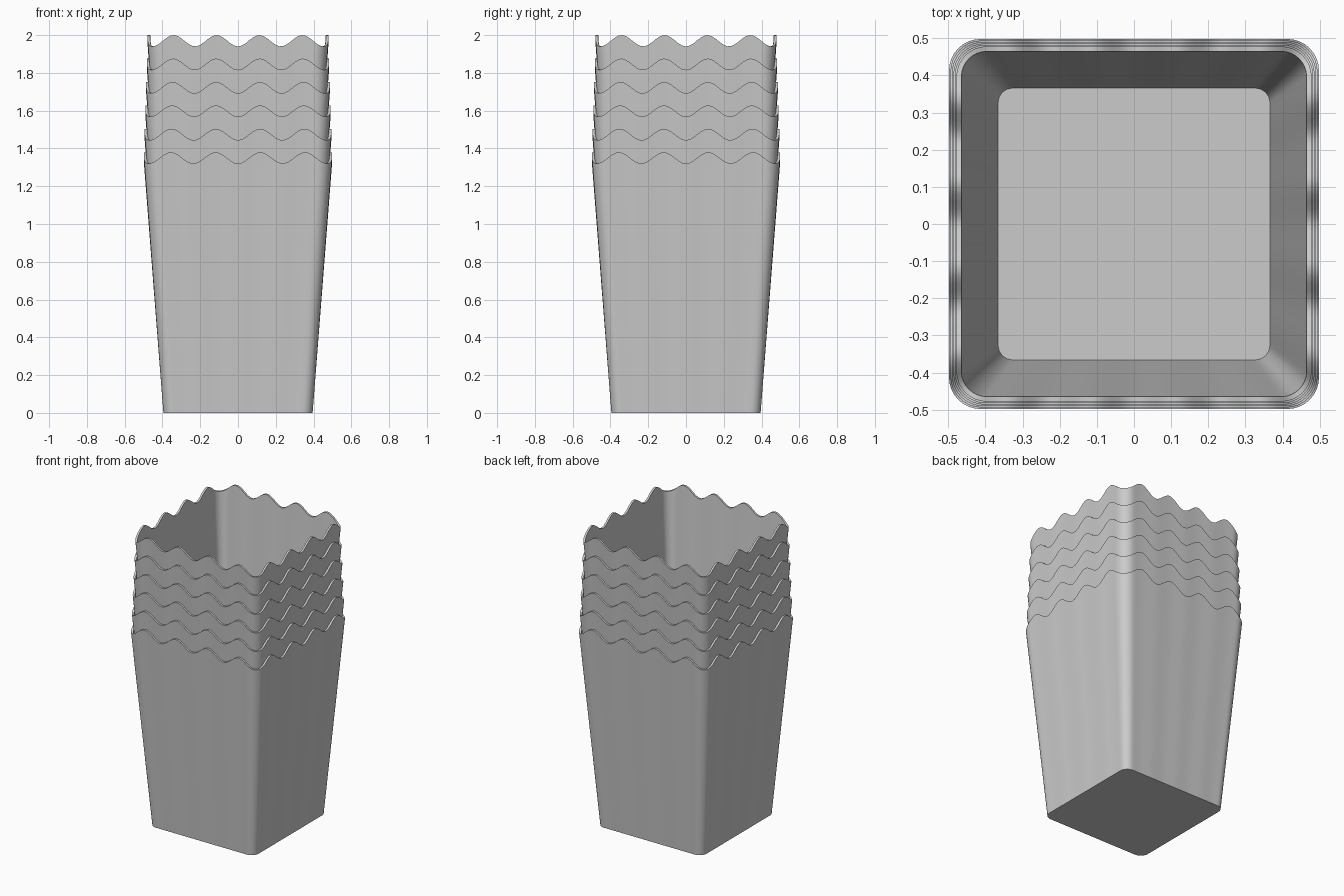
import bpy, bmesh, math

if "Cube" in bpy.data.objects:
    bpy.data.objects.remove(bpy.data.objects["Cube"])

COUNT, STEP, SHRINK = 6, 0.124, 0.008     # nested cups, rise and width loss per cup
H, AMP = 1.35, 0.03                       # mean rim height and wave size
BOT, TOP = 0.395, 0.498                   # half widths
R_BOT, R_TOP = 0.055, 0.085               # corner radii
WALL = 0.014


def rounded_square(half, r, straight=40, corner=8):
    """Closed loop of (x, y) points, counter-clockwise."""
    c = half - r
    side = [(half, -c + 2 * c * i / straight) for i in range(straight)]
    for i in range(corner):
        a = math.pi / 2 * i / corner
        side.append((c + r * math.cos(a), c + r * math.sin(a)))
    pts = []
    for k in range(4):
        cs, sn = [(1, 0), (0, 1), (-1, 0), (0, -1)][k]
        pts += [(x * cs - y * sn, x * sn + y * cs) for x, y in side]
    return pts


def rim_wave(x, y):
    """Four crests per side with a trough on every corner."""
    diag = TOP - R_TOP * (1 - math.sqrt(0.5))
    u = min(abs(x), abs(y)) / diag
    return -AMP * math.cos(4 * math.pi * u)


def make_cup(index):
    bm = bmesh.new()
    s, z0 = 1 - SHRINK * index, STEP * index
    top = rounded_square(TOP, R_TOP)
    waves = [rim_wave(x, y) for x, y in top]

    def ring(half, r, z, wavy):
        return [bm.verts.new((x * s, y * s, z0 + z + (w if wavy else 0)))
                for (x, y), w in zip(rounded_square(half, r), waves)]

    # outer wall, rim and inner wall as one closed shell
    rings = [ring(BOT, R_BOT, 0, False),
             ring(TOP, R_TOP, H, True),
             ring(TOP - WALL, R_TOP - WALL, H, True),
             ring(BOT - WALL, R_BOT - WALL, WALL, False)]
    n = len(top)
    for a, b in zip(rings, rings[1:]):
        for i in range(n):
            j = (i + 1) % n
            bm.faces.new((a[i], a[j], b[j], b[i]))
    # underside and inner floor
    bm.faces.new(rings[0][::-1])
    bm.faces.new(rings[-1])
    bmesh.ops.recalc_face_normals(bm, faces=bm.faces[:])

    name = f"nested_cup_{index + 1}"
    mesh = bpy.data.meshes.new(name)
    bm.to_mesh(mesh)
    bm.free()
    cup = bpy.data.objects.new(name, mesh)
    bpy.context.collection.objects.link(cup)
    return cup


# stack of cups
cups = [make_cup(i) for i in range(COUNT)]
bpy.ops.object.select_all(action='DESELECT')
for cup in cups:
    cup.select_set(True)
bpy.context.view_layer.objects.active = cups[0]
bpy.ops.object.shade_smooth_by_angle(angle=math.radians(35))
